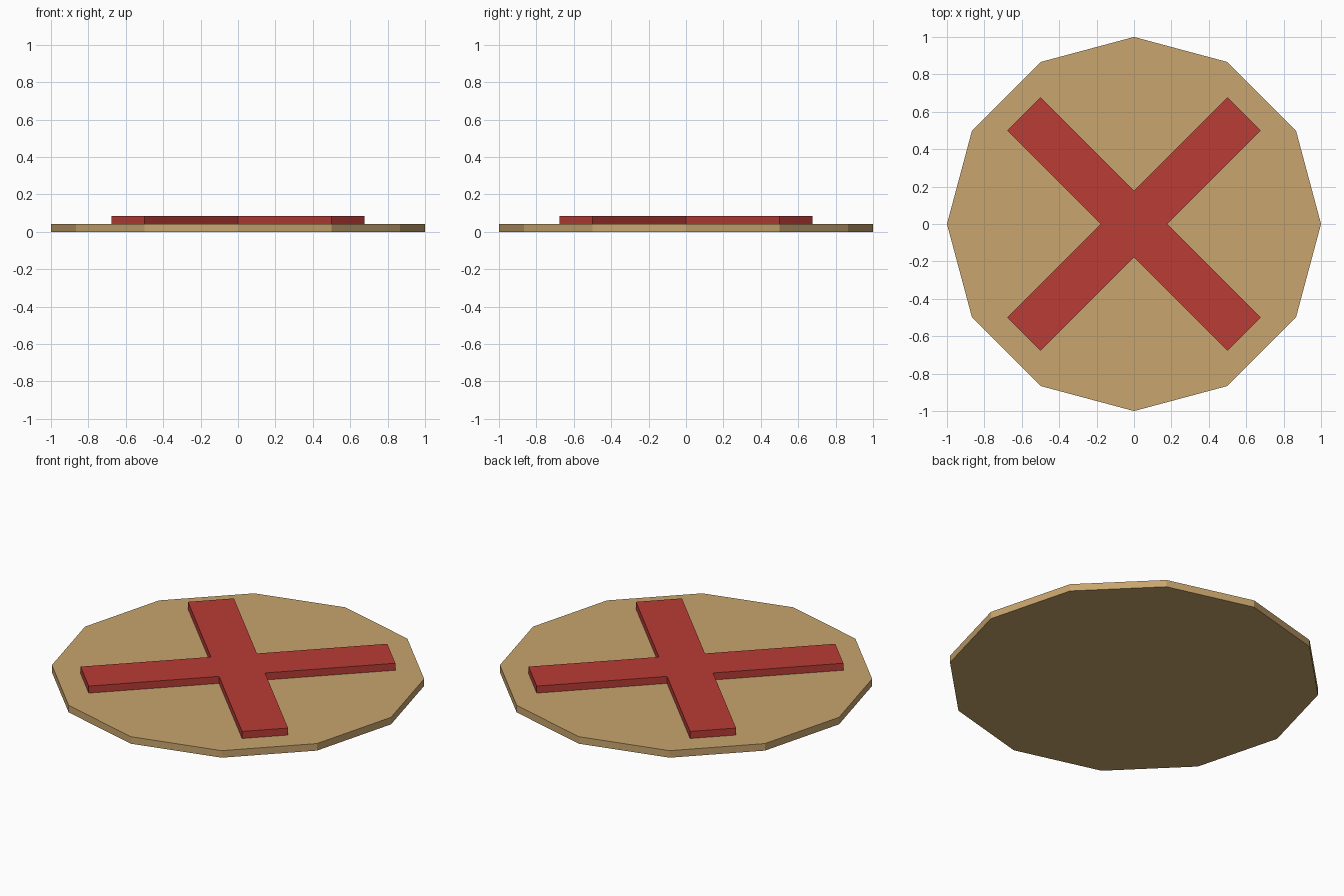
import bpy
import bmesh
from math import pi, sin, cos
from mathutils import Matrix, Vector

cube = bpy.data.objects.get("Cube")
if cube:
    bpy.data.objects.remove(cube, do_unlink=True)

THICKNESS = 1 / 24
ARM_LENGTH = 5 / 6
ARM_HALF_WIDTH = 0.125


def make_material(name, color):
    mat = bpy.data.materials.new(name)
    mat.use_nodes = True
    mat.diffuse_color = color
    mat.node_tree.nodes["Principled BSDF"].inputs["Base Color"].default_value = color
    return mat


def make_slab(name, outline, base, height, mat):
    """Extrude a flat outline upward into a closed slab."""
    bm = bmesh.new()
    face = bm.faces.new([bm.verts.new((p.x, p.y, base)) for p in outline])
    extruded = bmesh.ops.extrude_face_region(bm, geom=[face], use_keep_orig=True)
    top = [g for g in extruded["geom"] if isinstance(g, bmesh.types.BMVert)]
    bmesh.ops.translate(bm, verts=top, vec=(0, 0, height))
    bmesh.ops.recalc_face_normals(bm, faces=bm.faces)
    mesh = bpy.data.meshes.new(name)
    bm.to_mesh(mesh)
    bm.free()
    mesh.materials.append(mat)
    obj = bpy.data.objects.new(name, mesh)
    bpy.context.collection.objects.link(obj)
    return obj


tan = make_material("tan", (0.578, 0.376, 0.156, 1))
red = make_material("red", (0.491, 0.045, 0.037, 1))

# Twelve-sided base disc
disc = [Vector((cos(i * pi / 6), sin(i * pi / 6))) for i in range(12)]
make_slab("base_disc", disc, 0, THICKNESS, tan)

# Raised diagonal cross: one arm's tip and inner corner, turned four times
arm = [Vector((ARM_LENGTH, -ARM_HALF_WIDTH)),
       Vector((ARM_LENGTH, ARM_HALF_WIDTH)),
       Vector((ARM_HALF_WIDTH, ARM_HALF_WIDTH))]
cross = [Matrix.Rotation(pi / 4 + k * pi / 2, 2) @ p for k in range(4) for p in arm]
make_slab("raised_cross", cross, THICKNESS, THICKNESS, red)
